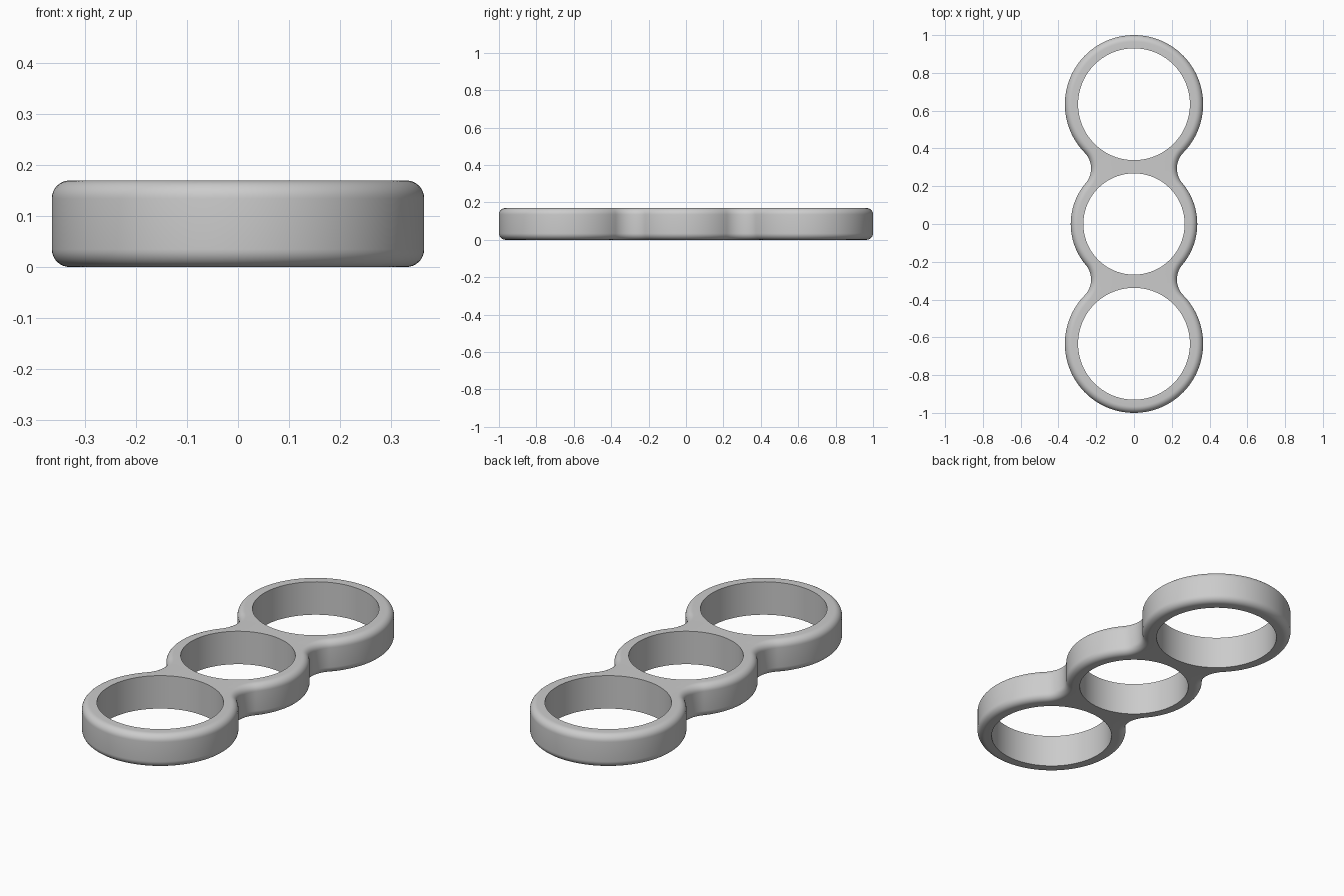
import bpy
import bmesh
import math
from mathutils import Vector

HEIGHT, BEVEL, STEPS = 0.17, 0.035, 8
END_Y, END_R, END_HOLE = 0.634, 0.366, 0.296
MID_R, MID_HOLE = 0.335, 0.268
FILLET = 0.12

cube = bpy.data.objects.get("Cube")
if cube:
    bpy.data.objects.remove(cube, do_unlink=True)

# Centre of the waist fillet, tangent to the middle and end circles
a, b = MID_R + FILLET, END_R + FILLET
fy = (END_Y ** 2 + a * a - b * b) / (2 * END_Y)
fx = math.sqrt(a * a - fy * fy)
mid_angle = math.atan2(fy, fx)
end_angle = math.atan2(fy - END_Y, fx)


def arc(cx, cy, r, start, end, n):
    """Points along an arc, without the last one."""
    return [Vector((cx + r * math.cos(t), cy + r * math.sin(t)))
            for t in (start + (end - start) * i / n for i in range(n))]


def outline(inset):
    """Closed outer contour, moved inward by the inset."""
    f = FILLET + inset
    upper = arc(0, 0, MID_R - inset, 0, mid_angle, 14)
    upper += arc(fx, fy, f, mid_angle + math.pi, end_angle + math.pi, 20)
    upper += arc(0, END_Y, END_R - inset, end_angle, math.pi / 2, 44)
    tip = [Vector((0, END_Y + END_R - inset))]
    left = [Vector((-p.x, p.y)) for p in reversed(upper)]
    top_half = upper + tip + left
    bottom_half = [Vector((-p.x, -p.y)) for p in top_half[1:-1]]
    return top_half + bottom_half


def add_loop(bm, points, z):
    return [bm.verts.new((p.x, p.y, z)) for p in points]


def bridge(bm, low, high):
    n = len(low)
    for i in range(n):
        j = (i + 1) % n
        bm.faces.new((low[i], low[j], high[j], high[i]))


def loop_edges(bm, loop):
    return [bm.edges.get((v, loop[i - 1])) for i, v in enumerate(loop)]


bm = bmesh.new()

# Rounded outer wall
quarter = [math.pi / 2 * i / STEPS for i in range(STEPS + 1)]
rows = [(BEVEL * (1 - math.sin(t)), BEVEL * (1 - math.cos(t))) for t in quarter]
rows += [(inset, HEIGHT - z) for inset, z in reversed(rows)]
wall = [add_loop(bm, outline(inset), z) for inset, z in rows]
for low, high in zip(wall, wall[1:]):
    bridge(bm, low, high)
rims = [loop_edges(bm, wall[0]), loop_edges(bm, wall[-1])]

# Straight walls of the three finger holes
for cy, r in ((-END_Y, END_HOLE), (0, MID_HOLE), (END_Y, END_HOLE)):
    circle = arc(0, cy, r, 0, 2 * math.pi, 96)
    low, high = add_loop(bm, circle, 0), add_loop(bm, circle, HEIGHT)
    bridge(bm, high, low)
    rims[0] += loop_edges(bm, low)
    rims[1] += loop_edges(bm, high)

# Flat bottom and top around the holes
for rim, side in zip(rims, (-1, 1)):
    bmesh.ops.triangle_fill(bm, edges=rim, use_beauty=True, normal=(0, 0, side))
bmesh.ops.recalc_face_normals(bm, faces=bm.faces)

mesh = bpy.data.meshes.new("triple_ring")
bm.to_mesh(mesh)
bm.free()
ring = bpy.data.objects.new("triple_ring", mesh)
bpy.context.collection.objects.link(ring)

# Plain grey finish
grey = bpy.data.materials.new("light_grey")
grey.use_nodes = True
colour = (0.6, 0.6, 0.6, 1)
grey.diffuse_color = colour
grey.node_tree.nodes["Principled BSDF"].inputs["Base Color"].default_value = colour
mesh.materials.append(grey)

bpy.context.view_layer.objects.active = ring
ring.select_set(True)
bpy.ops.object.shade_smooth_by_angle(angle=math.radians(35))
